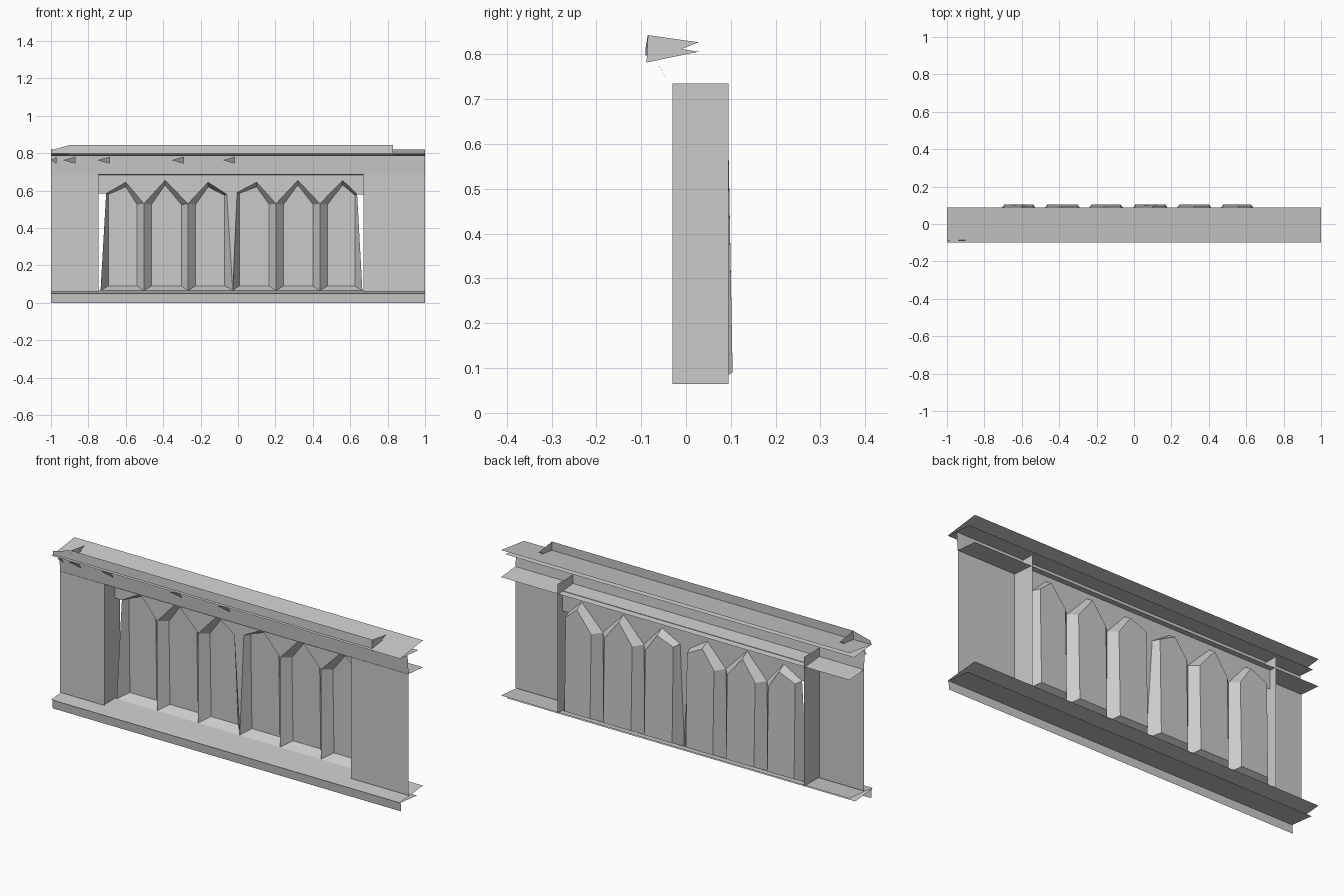
import bpy

def mesh(name, verts, faces):
    me = bpy.data.meshes.new(name)
    me.from_pydata(verts, [], faces)
    me.update()
    ob = bpy.data.objects.new(name, me)
    bpy.context.collection.objects.link(ob)
    return ob

def strip(name, profile, x0=-1.0, x1=1.0):
    """Sheet swept along x from a (y, z) profile."""
    verts = [(x, y, z) for y, z in profile for x in (x0, x1)]
    faces = [(2*i, 2*i+1, 2*i+3, 2*i+2) for i in range(len(profile) - 1)]
    return mesh(name, verts, faces)

LEFT, RIGHT = -0.745, 0.67      # niche opening
WALL, NICHE = -0.03, 0.055      # front wall and spandrel depth

# Plinth board and sloping base mouldings
strip("plinth_board", [(-0.09, 0.0), (-0.095, 0.05)])
strip("base_upper_ledge", [(-0.1, 0.05), (0.088, 0.066)])
strip("base_lower_ledge", [(-0.1, 0.048), (0.04, 0.033)])

# Front wall either side of the niche, frieze above
strip("wall_left", [(WALL, 0.06), (WALL, 0.69)], -1, LEFT)
strip("wall_right", [(WALL, 0.06), (WALL, 0.69)], RIGHT, 1)
strip("frieze", [(WALL, 0.687), (-0.038, 0.788)])
strip("niche_ceiling_ledge", [(-0.032, 0.69), (0.088, 0.68)])

# Niche side jambs
for name, x in (("jamb_left", LEFT), ("jamb_right", RIGHT)):
    mesh(name, [(x, WALL, 0.065), (x, 0.095, 0.065), (x, 0.095, 0.735), (x, WALL, 0.735)],
         [(0, 1, 2, 3)])

# Cornice sheets
strip("cornice_top", [(-0.1, 0.796), (0.088, 0.82)])
strip("cornice_soffit", [(-0.1, 0.796), (0.05, 0.783)])

# Parapet strip with end returns and left taper
strip("parapet", [(-0.087, 0.79), (-0.085, 0.844)], -0.9, 0.83)
for name, x in (("parapet_end_left", -0.9), ("parapet_end_right", 0.83)):
    mesh(name, [(x, -0.085, 0.843), (x, 0.028, 0.827), (x, -0.01, 0.812),
                (x, 0.028, 0.806), (x, -0.088, 0.782)], [(0, 1, 2, 3, 4)])
mesh("parapet_taper", [(-0.9, -0.085, 0.844), (-1, -0.09, 0.815), (-1, -0.09, 0.797),
                       (-0.9, -0.087, 0.797)], [(0, 1, 2, 3)])

# Small triangular tabs on the frieze
for x in (-0.97, -0.87, -0.685, -0.29, -0.015):
    tip = max(x - 0.065, -1.0)
    mesh("frieze_tab", [(tip, -0.054, 0.763), (x, -0.042, 0.743), (x, -0.064, 0.781)], [(0, 1, 2)])

# Arches: bottom left, shoulder left, shoulder z, peak x, peak z, shoulder right, z, bottom right
arches = [
    (-0.735, -0.705, 0.585, -0.60, 0.645, -0.503, 0.53, -0.503),
    (-0.503, -0.503, 0.53, -0.39, 0.655, -0.267, 0.53, -0.267),
    (-0.267, -0.267, 0.53, -0.16, 0.645, -0.06, 0.58, -0.025),
    (-0.030, -0.005, 0.59, 0.10, 0.645, 0.203, 0.53, 0.203),
    (0.203, 0.203, 0.53, 0.32, 0.655, 0.438, 0.53, 0.438),
    (0.438, 0.438, 0.53, 0.56, 0.655, 0.637, 0.58, 0.665),
]
edge = []
for bl, sl, zl, px, pz, sr, zr, br in arches:
    il = 0.04 if zl < 0.55 else 0.012
    ir = 0.036 if zr < 0.55 else 0.012
    front = [(bl, NICHE, 0.065), (sl, NICHE, zl), (px, NICHE, pz), (sr, NICHE, zr), (br, NICHE, 0.065)]
    back = [(sl + il, 0.104, 0.09), (sl + il, 0.095, zl - 0.005), (px, 0.095, pz - 0.025),
            (sr - ir, 0.095, zr - 0.005), (sr - ir, 0.104, 0.09)]
    faces = [(i, (i + 1) % 5, 5 + (i + 1) % 5, 5 + i) for i in range(5)]
    mesh("arch_recess", front + back, faces + [(5, 6, 7, 8, 9)])
    # Spandrel slices above both slopes
    edge += [(sl, zl), (px, pz), (sr, zr)]
edge = [(LEFT, 0.585)] + edge + [(RIGHT, 0.58)]
sv = [(x, NICHE, z) for x, z in edge] + [(x, NICHE, 0.685) for x, _ in edge]
n = len(edge)
sf = [(i, i + 1, n + i + 1, n + i) for i in range(n - 1) if edge[i + 1][0] - edge[i][0] > 1e-4]
mesh("spandrel", sv, sf)
# Middle pier between the two groups of arches
mesh("middle_pier", [(-0.06, NICHE, 0.58), (-0.005, NICHE, 0.59), (-0.028, NICHE, 0.065)], [(0, 1, 2)])
